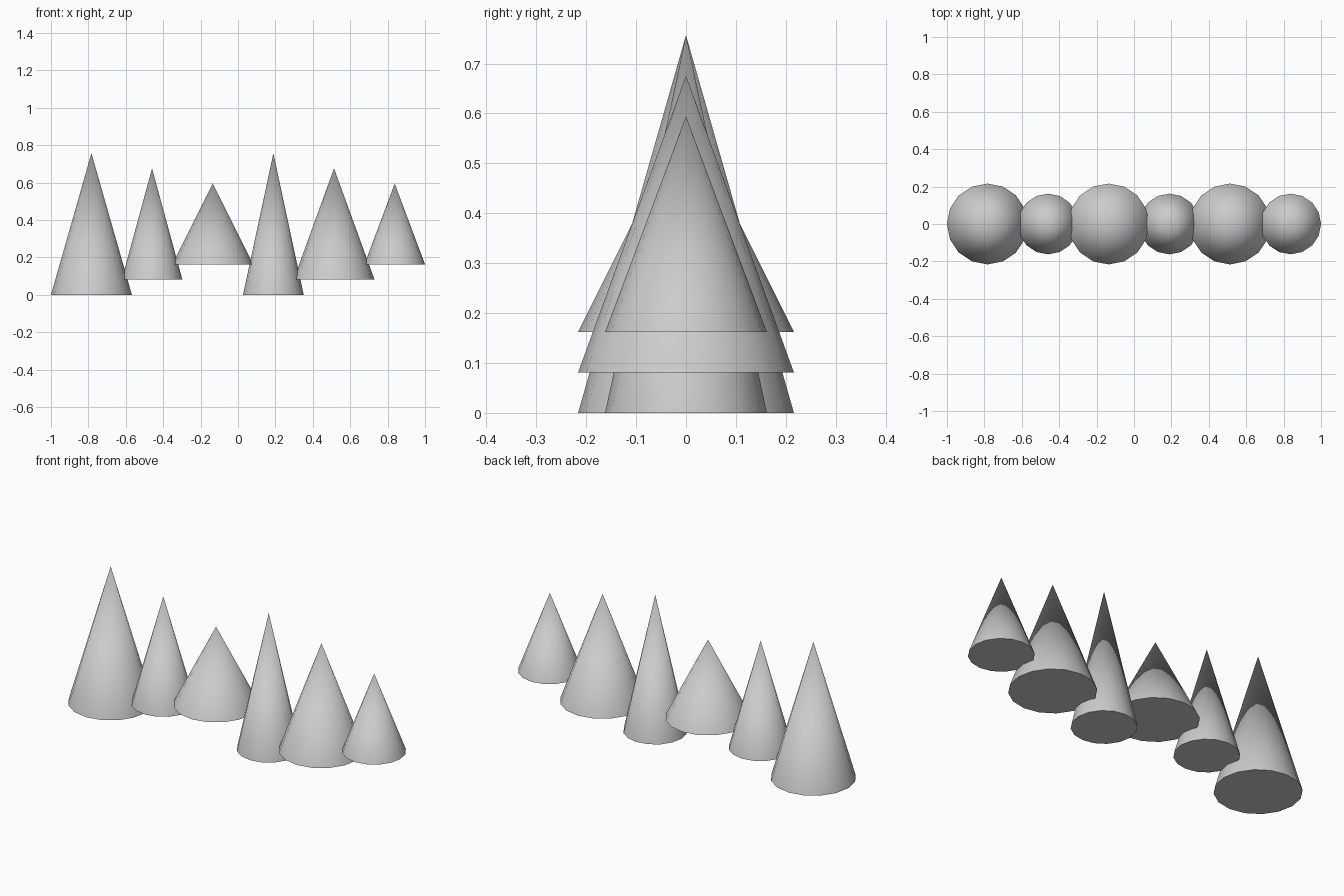
import bpy
import math

if "Cube" in bpy.data.objects:
    bpy.data.objects.remove(bpy.data.objects["Cube"])

U = 2 / 37                      # module: the row is 37 modules long
SPACING = 6 * U
X0 = -1 + 4 * U

# (radius, base height, cone height) in modules, left to right
CONES = [(4, 0, 14), (3, 1.5, 11), (4, 3, 8),
         (3, 0, 14), (4, 1.5, 11), (3, 3, 8)]


def cone(name, x, radius, base, height):
    bpy.ops.mesh.primitive_cone_add(vertices=16, radius1=radius, radius2=0,
                                    depth=height, end_fill_type='NGON',
                                    location=(x, 0, base + height / 2))
    obj = bpy.context.object
    obj.name = name
    # smooth sides, crisp base rim
    bpy.ops.object.shade_smooth_by_angle(angle=math.radians(40))
    return obj


# row of overlapping cones stepping up in threes
for i, (r, b, h) in enumerate(CONES):
    cone(f"cone_{i + 1}", X0 + i * SPACING, r * U, b * U, h * U)
